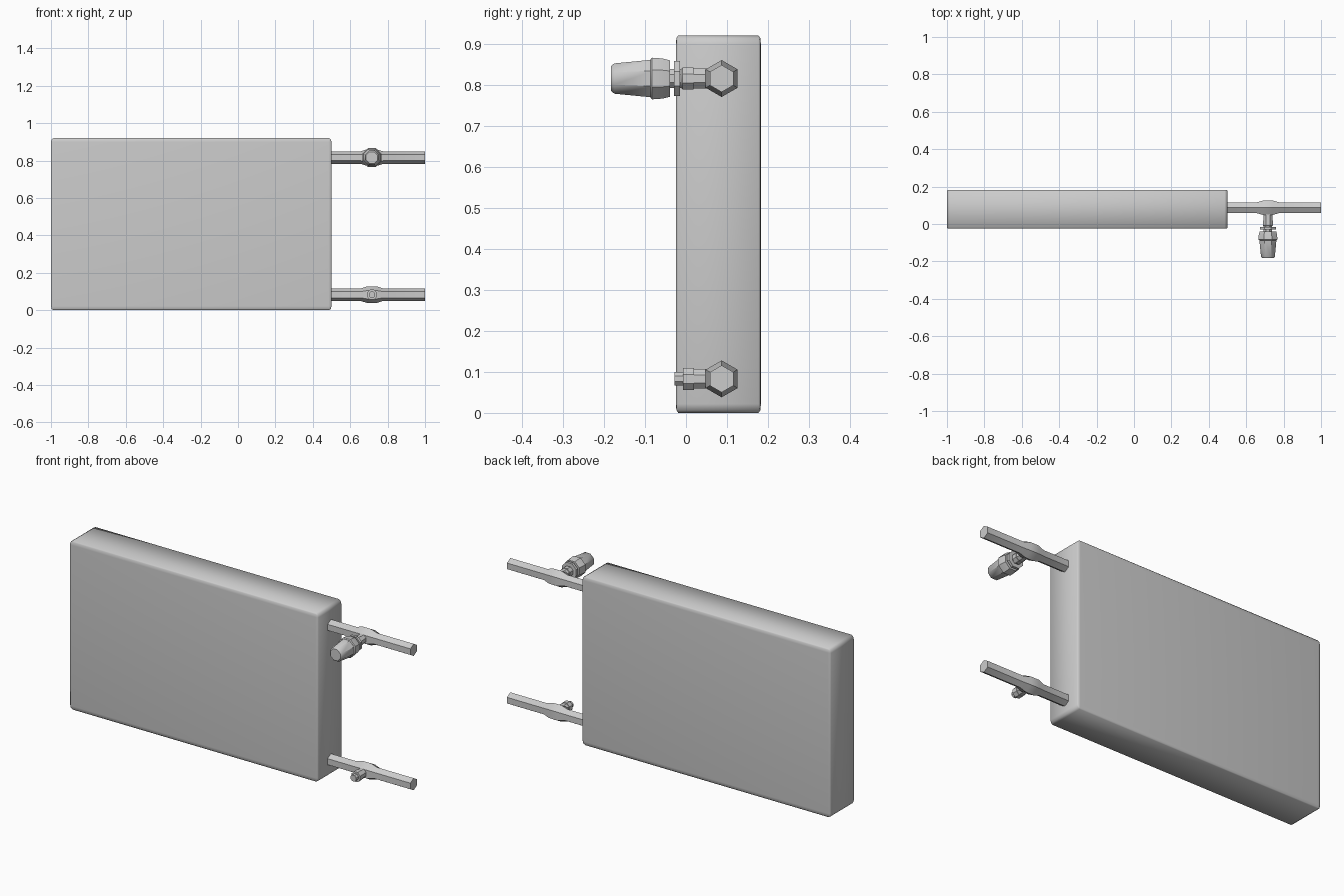
import bpy, bmesh, math
from mathutils import Vector

if "Cube" in bpy.data.objects:
    bpy.data.objects.remove(bpy.data.objects["Cube"])

PIPE_X, PIPE_Y = 0.716, 0.087


def finish(name, bm, angle):
    bmesh.ops.recalc_face_normals(bm, faces=bm.faces[:])
    me = bpy.data.meshes.new(name)
    bm.to_mesh(me)
    bm.free()
    ob = bpy.data.objects.new(name, me)
    bpy.context.collection.objects.link(ob)
    bpy.ops.object.select_all(action='DESELECT')
    ob.select_set(True)
    bpy.context.view_layer.objects.active = ob
    bpy.ops.object.shade_smooth_by_angle(angle=math.radians(angle))
    return ob


def lathe(name, axis, centre, profile, sides, turn=0.0, angle=35):
    """Capped solid along x or y from (position, radius) pairs."""
    bm = bmesh.new()
    rings = []
    for t, r in profile:
        ring = []
        for i in range(sides):
            a = 2 * math.pi * i / sides + turn
            u, v = r * math.sin(a), r * math.cos(a)
            p = (t, centre[1] + u, centre[2] + v) if axis == 'x' else (centre[0] + u, t, centre[2] + v)
            ring.append(bm.verts.new(p))
        rings.append(ring)
    for a, b in zip(rings, rings[1:]):
        for i in range(sides):
            j = (i + 1) % sides
            bm.faces.new((a[i], a[j], b[j], b[i]))
    bm.faces.new(rings[0])
    bm.faces.new(rings[-1])
    return finish(name, bm, angle)


# Radiator panel, with edges softened more along its height than its depth
bm = bmesh.new()
bmesh.ops.create_cube(bm, size=1)
squash = Vector((0.7, 0.27, 1.0))
size = Vector((1.5, 0.208, 0.921))
bmesh.ops.scale(bm, verts=bm.verts, vec=[size[i] / squash[i] for i in range(3)])
bmesh.ops.bevel(bm, geom=bm.edges[:], offset=0.022, segments=2, profile=0.5, affect='EDGES')
bmesh.ops.scale(bm, verts=bm.verts, vec=squash)
bmesh.ops.translate(bm, verts=bm.verts, vec=(-0.25, 0.079, 0.4605))
finish("radiator_panel", bm, 60)

# Six-sided pipes with a swelling at the valve joint
for label, z in (("upper", 0.816), ("lower", 0.083)):
    c = (PIPE_X, PIPE_Y, z)
    profile = [(0.49, 0.033), (0.655, 0.033), (0.692, 0.045),
               (0.74, 0.045), (0.777, 0.033), (1.0, 0.033)]
    lathe(label + "_pipe", 'x', c, profile, 6, angle=50)
    lathe(label + "_valve_neck", 'y', c, [(0.09, 0.026), (0.015, 0.026)], 8, math.pi / 8)

# Upper valve: stem, washer and tapered control knob
c = (PIPE_X, 0, 0.816)
lathe("upper_valve_stem", 'y', c,
      [(0.018, 0.029), (-0.008, 0.029), (-0.012, 0.025), (-0.05, 0.025)], 8, math.pi / 8)
lathe("valve_washer", 'y', c, [(-0.015, 0.046), (-0.029, 0.046)], 8, math.pi / 8)
lathe("knob_collar", 'y', c,
      [(-0.039, 0.048), (-0.057, 0.053), (-0.083, 0.055), (-0.087, 0.050)], 8, math.pi / 8)
lathe("control_knob", 'y', c,
      [(-0.08, 0.050), (-0.175, 0.040), (-0.183, 0.033)], 8, math.pi / 8)

# Lower valve: collar and small square-ish spindle
c = (PIPE_X, 0, 0.083)
lathe("lower_valve_collar", 'y', c, [(0.02, 0.029), (-0.007, 0.029)], 8, math.pi / 8)
lathe("lower_valve_spindle", 'y', c, [(0.0, 0.018), (-0.028, 0.018)], 8, math.pi / 8)
